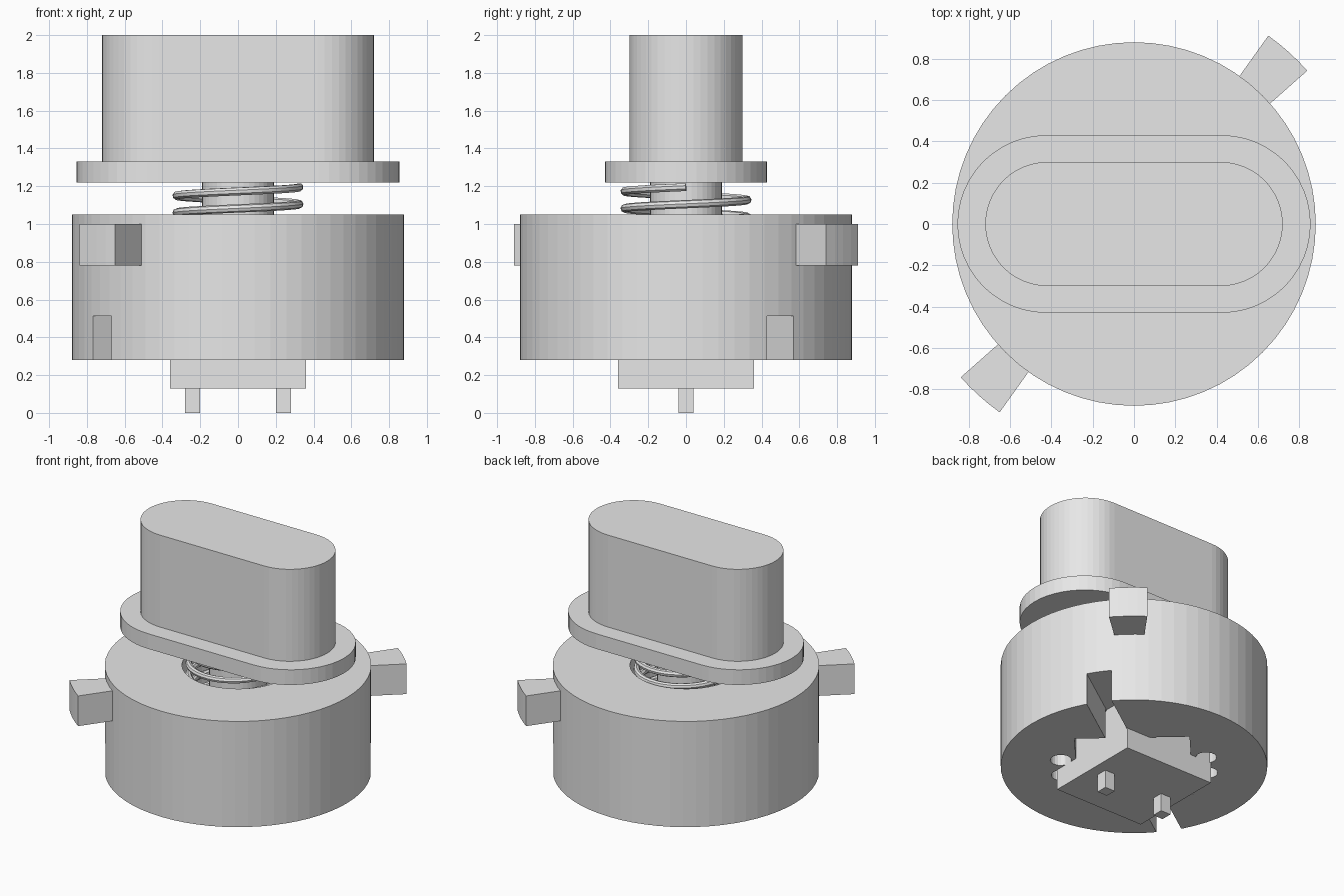
import bpy, bmesh
from math import sin, cos, pi, radians

cube = bpy.data.objects.get("Cube")
if cube:
    bpy.data.objects.remove(cube, do_unlink=True)

grey = bpy.data.materials.new("light_grey")
grey.use_nodes = True
grey.diffuse_color = (0.8, 0.8, 0.8, 1)
grey.node_tree.nodes["Principled BSDF"].inputs["Base Color"].default_value = (0.8, 0.8, 0.8, 1)


def finish(name, bm):
    bmesh.ops.recalc_face_normals(bm, faces=bm.faces[:])
    mesh = bpy.data.meshes.new(name)
    bm.to_mesh(mesh)
    bm.free()
    mesh.materials.append(grey)
    obj = bpy.data.objects.new(name, mesh)
    bpy.context.collection.objects.link(obj)
    return obj


def prism(name, outline, z0, z1, turn=0):
    """Extrude a flat outline from z0 to z1, turned about the z axis."""
    bm = bmesh.new()
    c, s = cos(turn), sin(turn)
    verts = [bm.verts.new((x * c - y * s, x * s + y * c, z0)) for x, y in outline]
    face = bm.faces.new(verts)
    new = bmesh.ops.extrude_face_region(bm, geom=[face])["geom"]
    for v in new:
        if isinstance(v, bmesh.types.BMVert):
            v.co.z = z1
    return finish(name, bm)


def arc(r, a0, a1, n, cx=0, cy=0):
    return [(cx + r * cos(a0 + (a1 - a0) * i / n), cy + r * sin(a0 + (a1 - a0) * i / n))
            for i in range(n + 1)]


def circle(r, n, cx=0, cy=0):
    return arc(r, 0, 2 * pi, n, cx, cy)[:-1]


def rect(hx, hy, cx=0):
    return [(cx - hx, -hy), (cx + hx, -hy), (cx + hx, hy), (cx - hx, hy)]


def stadium(half_x, r):
    d = half_x - r
    return arc(r, -pi / 2, pi / 2, 24, d) + arc(r, pi / 2, 3 * pi / 2, 24, -d)


def cut(obj, cutter):
    mod = obj.modifiers.new("cut", 'BOOLEAN')
    mod.operation = 'DIFFERENCE'
    mod.solver = 'EXACT'
    mod.object = cutter
    bpy.context.view_layer.objects.active = obj
    bpy.ops.object.modifier_apply(modifier=mod.name)
    bpy.data.objects.remove(cutter, do_unlink=True)


# Round housing with spring well, square recess, corner holes and side slots
housing = prism("housing", circle(0.88, 64), 0.28, 1.05)
tab_turn = radians(48)
cut(housing, prism("well_cutter", circle(0.37, 48), 0.4, 1.2))
cut(housing, prism("recess_cutter", rect(0.38, 0.38), 0.2, 0.505, tab_turn))
for sx in (-1, 1):
    for sy in (-1, 1):
        hole = circle(0.07, 20, sx * 0.1, sy * 0.48)
        cut(housing, prism("hole_cutter", hole, 0.2, 0.5, tab_turn))
cut(housing, prism("slot_cutter", rect(1.2, 0.085), 0.2, 0.512, radians(34.8)))

# Wedge-shaped locking tabs
half = radians(6.5)
for name, turn in (("back_tab", tab_turn), ("front_tab", tab_turn + pi)):
    prism(name, arc(0.8, -half, half, 4) + arc(1.12, half, -half, 4), 0.78, 1.0, turn)

# Square base block and contact pins
prism("base_block", rect(0.36, 0.36), 0.13, 0.54)
for name, x in (("left_pin", 0.24), ("right_pin", -0.24)):
    prism(name, rect(0.04, 0.04, x), 0, 0.13)

# Stem, flange and push button
prism("stem", circle(0.19, 40), 0.54, 1.22)
prism("flange", stadium(0.855, 0.43), 1.22, 1.33)
prism("button", stadium(0.72, 0.3), 1.33, 2.0)

# Coil spring ending at the right-hand side under the flange
turns, steps, pitch = 7, 40, 0.09
curve = bpy.data.curves.new("spring", 'CURVE')
curve.dimensions = '3D'
curve.bevel_depth = 0.022
curve.bevel_resolution = 2
curve.use_fill_caps = True
line = curve.splines.new('POLY')
line.points.add(turns * steps)
for i, p in enumerate(line.points):
    a = 2 * pi * i / steps
    p.co = (0.325 * cos(a), 0.325 * sin(a), 1.195 - pitch * (turns - i / steps), 1)
spring = bpy.data.objects.new("spring", curve)
curve.materials.append(grey)
bpy.context.collection.objects.link(spring)
bpy.ops.object.select_all(action='DESELECT')
spring.select_set(True)
bpy.context.view_layer.objects.active = spring
bpy.ops.object.convert(target='MESH')
bpy.ops.object.shade_smooth_by_angle()
